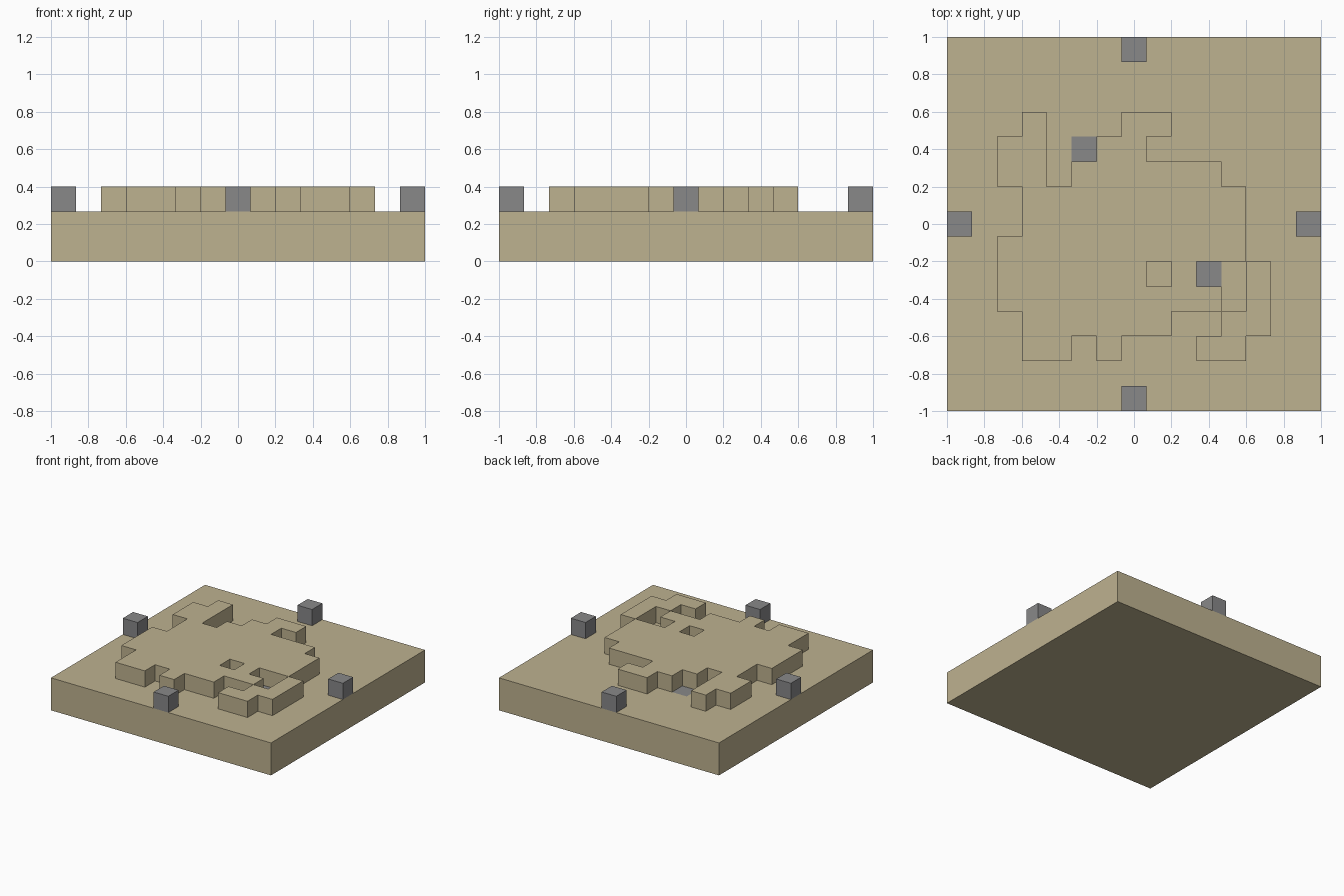
import bpy, bmesh

if "Cube" in bpy.data.objects:
    bpy.data.objects.remove(bpy.data.objects["Cube"])

N = 15                # blocks along each side
B = 2 / N             # block size
FLOOR = 2 * B         # slab height

# Raised blocks, back row first; "o" marks stone set flush in the floor
PLAN = [
    ".#...##....",
    "##.o##.....",
    "##.######..",
    ".#########.",
    ".#########.",
    "##########.",
    "######.#o.#",
    "#########.#",
    ".######..##",
    ".##.#...##.",
]
FIRST_COL, BACK_ROW = 2, 11


def material(name, color):
    m = bpy.data.materials.new(name)
    m.use_nodes = True
    m.diffuse_color = color
    m.node_tree.nodes["Principled BSDF"].inputs["Base Color"].default_value = color
    return m


def add_object(name, bm, *mats):
    mesh = bpy.data.meshes.new(name)
    bm.to_mesh(mesh)
    bm.free()
    for m in mats:
        mesh.materials.append(m)
    ob = bpy.data.objects.new(name, mesh)
    bpy.context.collection.objects.link(ob)
    return ob


def block_kind(face):
    c = face.calc_center_median()
    col = int((c.x + 1) / B) - FIRST_COL
    row = BACK_ROW - int((c.y + 1) / B)
    if 0 <= row < len(PLAN) and 0 <= col < len(PLAN[0]):
        return PLAN[row][col]
    return "."


sand = material("sand", (0.515, 0.445, 0.278, 1))
stone = material("stone grey", (0.246, 0.246, 0.25, 1))

# Sand slab: a grid of blocks with flush stones
bm = bmesh.new()
bmesh.ops.create_grid(bm, x_segments=N, y_segments=N, size=1)
bmesh.ops.translate(bm, verts=bm.verts, vec=(0, 0, FLOOR))
raised = []
for f in bm.faces:
    kind = block_kind(f)
    f.material_index = int(kind == "o")
    if kind == "#":
        raised.append(f)
rim = [e for e in bm.edges if e.is_boundary]

# Plateau: raise the marked blocks by one
ext = bmesh.ops.extrude_face_region(bm, geom=raised)
top = [v for v in ext["geom"] if isinstance(v, bmesh.types.BMVert)]
bmesh.ops.translate(bm, verts=top, vec=(0, 0, B))

# Slab sides and underside
ext = bmesh.ops.extrude_edge_only(bm, edges=rim)["geom"]
bmesh.ops.translate(bm, verts=[v for v in ext if isinstance(v, bmesh.types.BMVert)],
                    vec=(0, 0, -FLOOR))
bmesh.ops.contextual_create(bm, geom=[e for e in ext if isinstance(e, bmesh.types.BMEdge)])
for f in bm.faces:
    if abs(f.normal.z) < 0.5 or f.calc_center_median().z < B:
        f.material_index = 0
bmesh.ops.recalc_face_normals(bm, faces=bm.faces)
add_object("sand_ground", bm, sand, stone)

# Stone marker block at the middle of each side
edge = 1 - B / 2
for name, x, y in (("front", 0, -edge), ("back", 0, edge),
                   ("left", edge, 0), ("right", -edge, 0)):
    bm = bmesh.new()
    bmesh.ops.create_cube(bm, size=B)
    add_object(name + "_marker", bm, stone).location = (x, y, FLOOR + B / 2)
